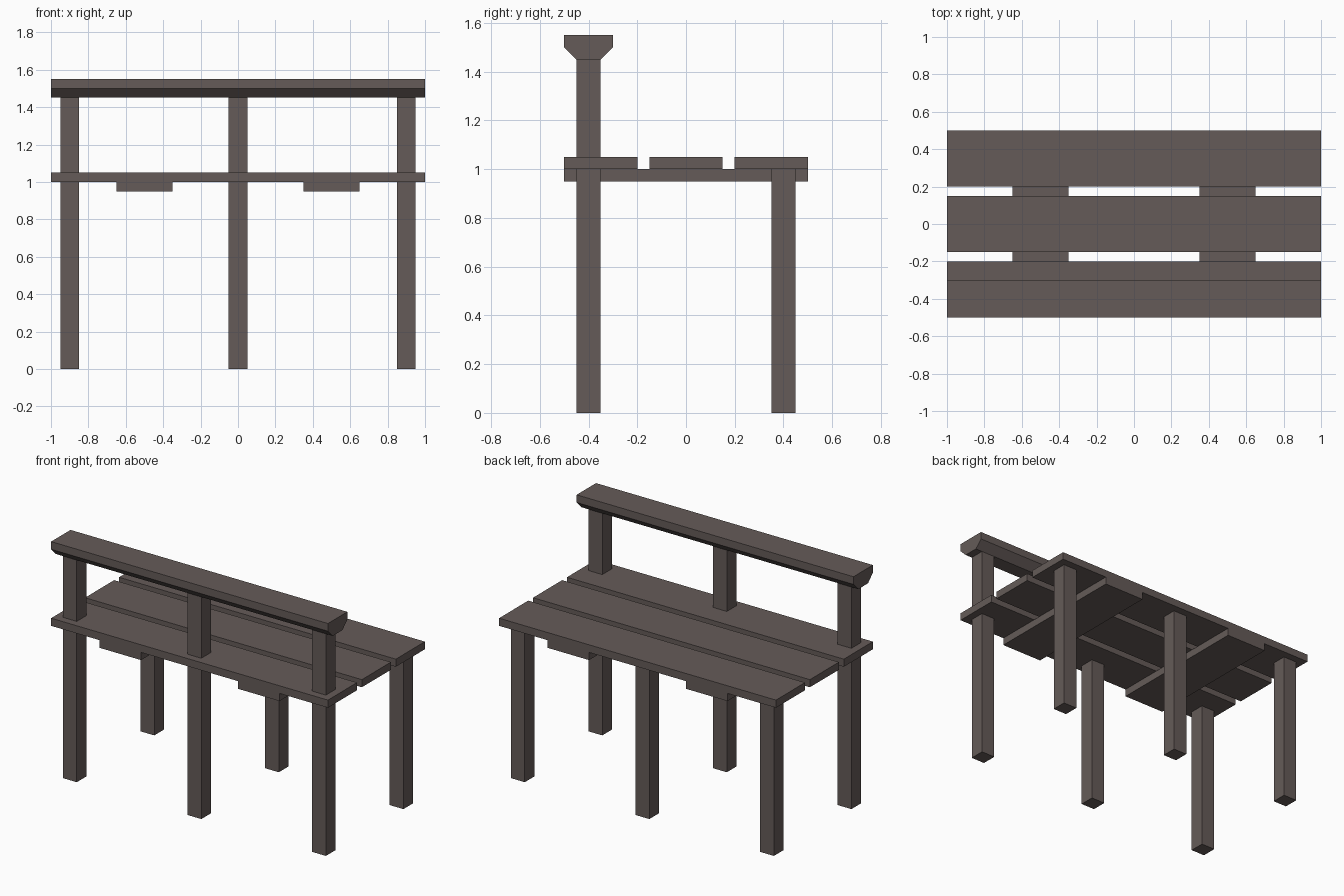
import bpy, bmesh

if "Cube" in bpy.data.objects:
    bpy.data.objects.remove(bpy.data.objects["Cube"])

wood = bpy.data.materials.new("dark_wood")
wood.diffuse_color = (0.13, 0.105, 0.098, 1)
wood.use_nodes = True
wood.node_tree.nodes["Principled BSDF"].inputs["Base Color"].default_value = wood.diffuse_color


def prism(name, profile, x0, x1):
    """Extrude a (y, z) profile along x."""
    bm = bmesh.new()
    face = bm.faces.new([bm.verts.new((x0, y, z)) for y, z in profile])
    ext = bmesh.ops.extrude_face_region(bm, geom=[face])
    verts = [g for g in ext["geom"] if isinstance(g, bmesh.types.BMVert)]
    bmesh.ops.translate(bm, verts=verts, vec=(x1 - x0, 0, 0))
    bmesh.ops.recalc_face_normals(bm, faces=bm.faces[:])
    mesh = bpy.data.meshes.new(name)
    bm.to_mesh(mesh)
    bm.free()
    mesh.materials.append(wood)
    obj = bpy.data.objects.new(name, mesh)
    bpy.context.collection.objects.link(obj)
    return obj


def box(name, x, y, z0, z1, width, depth):
    y0, y1 = y - depth / 2, y + depth / 2
    prism(name, [(y0, z0), (y1, z0), (y1, z1), (y0, z1)],
          x - width / 2, x + width / 2)


# Seat planks
for y in (-0.35, 0, 0.35):
    box("seat_plank", 0, y, 1.0, 1.05, 2.0, 0.3)

# Cross braces under the seat
for x in (-0.5, 0.5):
    box("cross_brace", x, 0, 0.95, 1.0, 0.3, 1.0)

# Legs, and posts holding the rail
for x in (-0.9, 0, 0.9):
    box("front_leg", x, -0.4, 0, 1.0, 0.1, 0.1)
    box("back_leg", x, 0.4, 0, 1.0, 0.1, 0.1)
    box("rail_post", x, -0.4, 1.05, 1.45, 0.1, 0.1)

# Top rail with chamfered lower edges
prism("top_rail", [(-0.45, 1.45), (-0.35, 1.45), (-0.3, 1.5),
                   (-0.3, 1.55), (-0.5, 1.55), (-0.5, 1.5)], -1, 1)
